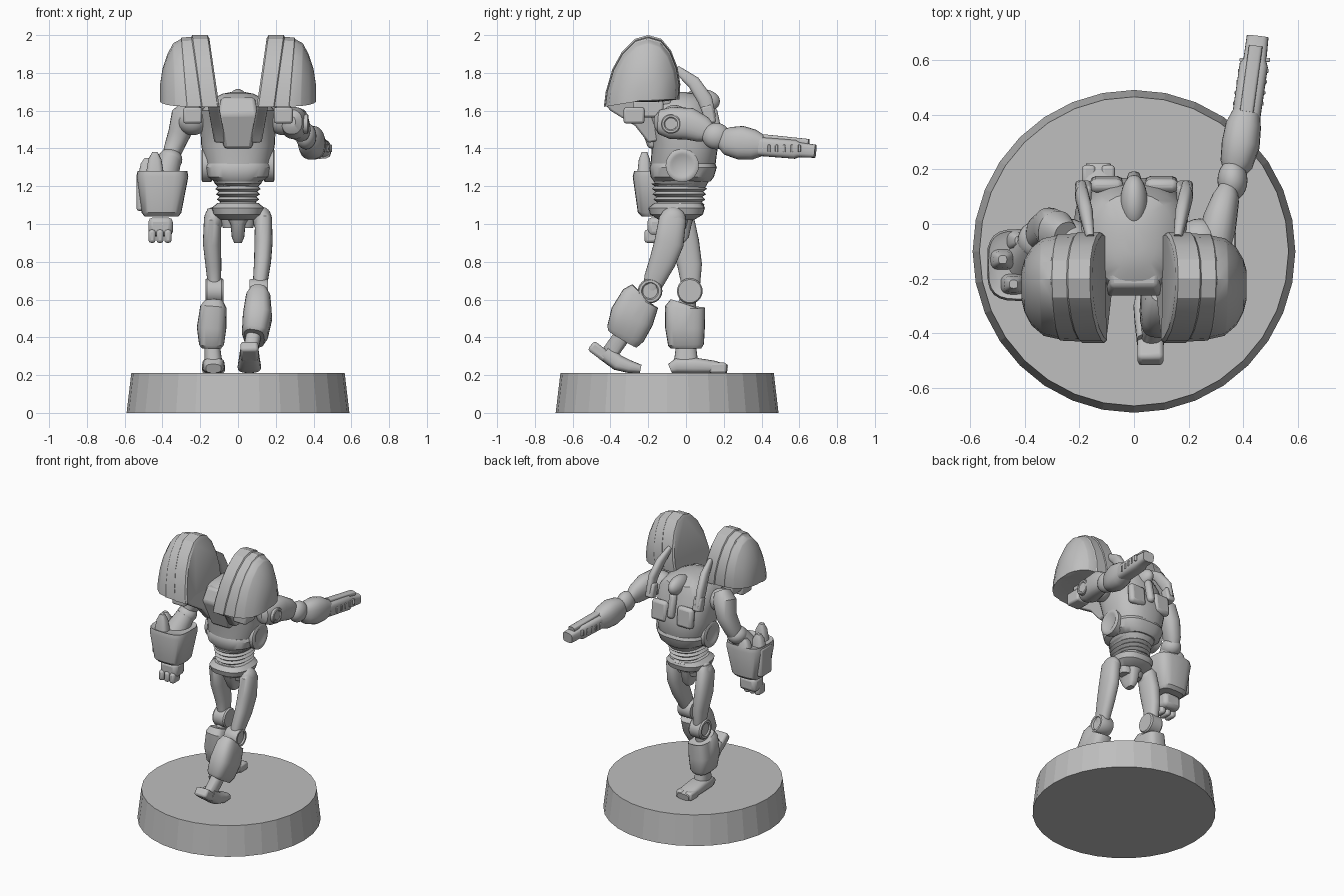
import bpy, bmesh, math
from mathutils import Vector

grey = bpy.data.materials.new("plain grey")
grey.diffuse_color = (0.52, 0.52, 0.52, 1)


def finish(name, bm, angle=35, bevel=0):
    bmesh.ops.recalc_face_normals(bm, faces=bm.faces)
    me = bpy.data.meshes.new(name)
    bm.to_mesh(me)
    bm.free()
    ob = bpy.data.objects.new(name, me)
    bpy.context.collection.objects.link(ob)
    me.materials.append(grey)
    if bevel:
        m = ob.modifiers.new("bevel", 'BEVEL')
        m.width, m.segments, m.limit_method = bevel, 2, 'ANGLE'
    bpy.ops.object.select_all(action='DESELECT')
    ob.select_set(True)
    bpy.context.view_layer.objects.active = ob
    bpy.ops.object.shade_smooth_by_angle(angle=math.radians(angle))
    return ob


def skin(name, rings, angle=35, bevel=0):
    """Bridge equal rings of points and cap both ends."""
    bm = bmesh.new()
    vs = [[bm.verts.new(p) for p in r] for r in rings]
    n = len(vs[0])
    for a, b in zip(vs, vs[1:]):
        for i in range(n):
            bm.faces.new((a[i], a[(i + 1) % n], b[(i + 1) % n], b[i]))
    bm.faces.new(vs[0])
    bm.faces.new(vs[-1])
    return finish(name, bm, angle, bevel)


def tube(name, pts, power=2, flat=False, seg=24, angle=35):
    """Loft of superellipses; each point is x, y, z, half width, half depth."""
    rings = []
    for k, p in enumerate(pts):
        c = Vector(p[:3])
        t = Vector(pts[min(k + 1, len(pts) - 1)][:3]) - Vector(pts[max(k - 1, 0)][:3])
        t = Vector((0, 0, 1)) if flat else t.normalized()
        u = (Vector((1, 0, 0)) - t * t.x).normalized()
        v = t.cross(u)
        ring = []
        for i in range(seg):
            a = 2 * math.pi * i / seg
            ca, sa = math.cos(a), math.sin(a)
            e = 2 / power
            ring.append(c + u * math.copysign(abs(ca) ** e, ca) * p[3]
                        + v * math.copysign(abs(sa) ** e, sa) * p[4])
        rings.append(ring)
    return skin(name, rings, angle)


def ball(name, loc, size):
    bm = bmesh.new()
    bmesh.ops.create_uvsphere(bm, u_segments=24, v_segments=14, radius=1)
    for v in bm.verts:
        v.co = Vector(loc) + Vector([a * b for a, b in zip(v.co, size)])
    return finish(name, bm)


def box(name, loc, size, tilt=0, bevel=0.012):
    bm = bmesh.new()
    bmesh.ops.create_cube(bm, size=1)
    for v in bm.verts:
        v.co = Vector([a * b for a, b in zip(v.co, size)])
    ob = finish(name, bm, bevel=bevel)
    ob.location, ob.rotation_euler = loc, (tilt, 0, 0)
    return ob


def disc(name, loc, r, half):
    """Rimmed disc facing sideways, with a dished centre."""
    rings = []
    for x, s in ((-half, .9), (-half * .8, 1), (half * .8, 1), (half, .9), (half, .7), (half * .8, .6)):
        if loc[0] < 0:
            x = -x
        rings.append([(loc[0] + x, loc[1] + r * s * math.cos(a), loc[2] + r * s * math.sin(a))
                      for a in [math.pi * i / 12 for i in range(24)]])
    return skin(name, rings)


def plate(name, profile, x0, x1, lean=0, bevel=0.01):
    """Side profile (y, z) extruded from x0 to x1, leaning outward with height."""
    z0 = min(z for y, z in profile)
    return skin(name, [[(x + lean * (z - z0), y, z) for y, z in profile] for x in (x0, x1)], bevel=bevel)


# Display base
skin("round_base", [[(r * math.cos(math.pi * i / 16), -0.1 + r * math.sin(math.pi * i / 16), z)
                     for i in range(32)] for r, z in ((.59, 0), (.565, .21))], angle=5)

# Torso, waist and pelvis
tube("torso", [(0, -.03, 1.19, .10, .13), (0, -.02, 1.25, .15, .155), (0, -.015, 1.32, .178, .172),
               (0, -.005, 1.42, .195, .175), (0, -.03, 1.52, .20, .175), (0, -.06, 1.60, .195, .19),
               (0, -.06, 1.66, .145, .17), (0, -.06, 1.69, .08, .11), (0, -.06, 1.70, .03, .05)], 2.4, True, 32)
tube("chest_rim", [(0, -.02, 1.225, .125, .15), (0, -.02, 1.25, .165, .168),
                   (0, -.015, 1.30, .182, .178), (0, -.015, 1.32, .175, .17)], 2.6, True, 32)
waist = []
for i in range(6):
    z, w = 1.06 + i * .028, .105 + .012 * abs(i - 2) / 3
    waist += [(0, -.035, z, w - .012, .11 + i * .004), (0, -.035, z + .014, w + .008, .13 + i * .004)]
tube("ribbed_waist", waist, 2.2, True, 24, 60)
tube("belt", [(0, -.05, 1.02, .09, .09), (0, -.05, 1.05, .13, .14), (0, -.05, 1.085, .14, .15),
              (0, -.04, 1.11, .11, .13)], 2.6, True)
tube("pelvis", [(0, -.04, .90, .02, .03), (0, -.04, .93, .033, .055), (0, -.05, 1.0, .04, .08),
                (0, -.05, 1.06, .08, .10)], 3, True)
tube("hip_axle_block", [(0, -.04, .98, .08, .04), (0, -.04, 1.05, .10, .06)], 3, True)
skin("rear_plate", [[(-w, y, z), (w, y, z), (w * 1.2, y + .12, z), (-w * 1.2, y + .12, z)]
                    for w, y, z in ((.07, -.20, 1.40), (.10, -.265, 1.58), (.085, -.23, 1.67))], bevel=.015)
ball("head", (0, .08, 1.65), (.05, .10, .065))
box("chest_ridge", (0, .155, 1.53), (.05, .05, .17), .2, .02)

# Paired pods, struts, sockets and chest discs
pod = [(-.435, 1.62), (-.425, 1.70), (-.39, 1.82), (-.34, 1.91), (-.27, 1.98), (-.20, 2.0),
       (-.13, 1.98), (-.08, 1.92), (-.045, 1.83), (-.03, 1.74), (-.035, 1.66), (-.15, 1.645), (-.33, 1.645)]
for s, side in ((-1, "left"), (1, "right")):
    rings = []
    for x, k, lean in ((.10, .95, .14), (.11, 1, .14), (.19, 1, .14), (.195, .975, .14), (.27, .96, .08),
                       (.275, .935, .08), (.33, .88, .03), (.335, .86, .03), (.375, .70, 0),
                       (.40, .48, 0), (.412, .25, 0)):
        rings.append([(s * (x + lean * (z - 1.63)), -.22 + (y + .22) * k, 1.655 + (z - 1.655) * k)
                      for y, z in pod])
    skin(side + "_shoulder_pod", rings, 28)
    # Arm that joins the pod to the rear of the torso
    plate(side + "_pod_bracket", [(-.435, 1.64), (-.40, 1.60), (-.27, 1.52), (-.20, 1.43), (-.10, 1.45),
                                  (-.08, 1.66), (-.40, 1.70)], s * .065, s * .125, s * .18)
    tube(side + "_back_fin", [(s * .19, .13, 1.56, .018, .03), (s * .19, .10, 1.66, .025, .04),
                              (s * .175, .04, 1.75, .025, .035), (s * .16, -.05, 1.82, .015, .02)], 2.5)
    box(side + "_fin_foot", (s * .185, .12, 1.58), (.06, .06, .10), .25)
    box(side + "_socket", (s * .24, -.275, 1.575), (.10, .11, .085))
    box(side + "_socket_link", (s * .24, -.2, 1.61), (.08, .16, .09))
    ball(side + "_shoulder_joint", (s * .24, -.06, 1.55), (.085, .08, .08))
    disc(side + "_chest_disc", (s * .165, -.02, 1.31), .088, .028)
    box(side + "_chest_panel", (s * .10, .145, 1.47), (.12, .05, .14), .1, .02)

# Raised arm with its gun
tube("raised_upper_arm", [(.28, -.165, 1.54, .025, .03), (.285, -.14, 1.54, .055, .065),
                          (.295, -.08, 1.535, .07, .085), (.315, .02, 1.53, .062, .085),
                          (.335, .09, 1.50, .05, .07), (.345, .13, 1.48, .035, .045)], 2.3)
disc("raised_shoulder_cap", (.35, -.08, 1.53), .052, .022)
ball("raised_elbow", (.36, .16, 1.465), (.055, .075, .07))
tube("raised_forearm", [(.365, .18, 1.455, .035, .045), (.375, .22, 1.44, .06, .075),
                        (.39, .29, 1.43, .07, .09), (.40, .36, 1.42, .065, .08),
                        (.412, .41, 1.415, .05, .055)], 2.4)
tube("gun_barrel", [(.41, .39, 1.41, .052, .05), (.438, .58, 1.395, .052, .05),
                    (.442, .60, 1.393, .042, .04), (.452, .685, 1.385, .04, .035)], 3.5)
tube("gun_top_rail", [(.412, .41, 1.455, .025, .02), (.445, .65, 1.43, .025, .02)], 4)
for i in range(5):
    box("gun_vent", (.418 + i * .006, .44 + i * .04, 1.40), (.112, .015, .04), 0, .004)

# Lowered arm with its heavy cuff and fist
tube("lowered_upper_arm", [(-.25, -.05, 1.62, .05, .06), (-.285, -.03, 1.57, .07, .08),
                           (-.31, -.01, 1.48, .06, .07), (-.345, -.03, 1.39, .05, .06),
                           (-.36, -.05, 1.34, .04, .05)], 2.3)
ball("lowered_elbow", (-.36, -.06, 1.34), (.065, .07, .06))
tube("lowered_forearm", [(-.36, -.07, 1.34, .06, .06), (-.40, -.14, 1.22, .08, .08)])
tube("forearm_cuff", [(-.405, -.15, 1.04, .09, .085), (-.405, -.15, 1.06, .105, .105),
                      (-.40, -.15, 1.25, .137, .132), (-.40, -.15, 1.28, .132, .125),
                      (-.40, -.15, 1.27, .11, .10)], 3.5, True)
box("cuff_outer_plate", (-.505, -.14, 1.17), (.065, .12, .20))
for x, y, h in ((-.44, -.22, .13), (-.48, -.13, .10), (-.42, -.06, .08)):
    tube("cuff_prong", [(x, y, 1.25, .05, .04), (x, y, 1.25 + h * .7, .035, .03),
                        (x, y, 1.25 + h, .015, .015)], 3, True)
box("fist", (-.41, -.15, .985), (.13, .11, .10), 0, .025)
for i in range(3):
    box("finger", (-.455 + i * .042, -.18, .935), (.038, .08, .07), 0, .014)

# Rear leg, planted foot-tip with raised heel
ball("trailing_hip", (.13, -.07, 1.02), (.05, .07, .07))
tube("trailing_thigh", [(.13, -.06, 1.07, .03, .04), (.135, -.07, 1.03, .045, .072),
                        (.135, -.09, .90, .048, .078), (.13, -.125, .80, .045, .07),
                        (.12, -.165, .71, .04, .058), (.115, -.185, .65, .035, .045)], 2.4)
disc("trailing_knee", (.11, -.19, .645), .065, .05)
tube("trailing_shin", [(.108, -.225, .62, .05, .085), (.107, -.24, .605, .066, .105),
                       (.103, -.285, .51, .078, .118), (.09, -.32, .42, .07, .105),
                       (.085, -.335, .395, .055, .09)], 3)
tube("trailing_ankle", [(.085, -.33, .42, .04, .045), (.065, -.40, .32, .04, .045),
                        (.06, -.39, .28, .045, .04)], 2.5)
box("trailing_heel", (.06, -.46, .325), (.095, .11, .06), -.65, .015)
tube("trailing_foot", [(.06, -.43, .32, .05, .045), (.06, -.36, .265, .058, .042),
                       (.06, -.30, .245, .062, .034), (.06, -.24, .233, .05, .022)], 3)

# Standing leg
ball("standing_hip", (-.13, -.03, 1.02), (.05, .07, .07))
tube("standing_thigh", [(-.13, -.03, 1.08, .03, .04), (-.135, -.03, 1.03, .045, .072),
                        (-.138, -.005, .90, .048, .075), (-.13, .02, .78, .042, .065),
                        (-.125, .025, .68, .035, .05), (-.125, .02, .62, .03, .045)], 2.4)
disc("standing_knee", (-.125, .02, .645), .068, .048)
tube("standing_shin", [(-.13, 0, .575, .055, .085), (-.13, -.005, .56, .07, .107),
                       (-.14, -.005, .45, .078, .105), (-.14, 0, .36, .066, .095),
                       (-.14, 0, .34, .05, .08)], 3.2)
tube("standing_knee_link", [(-.125, .02, .64, .035, .04), (-.13, 0, .55, .04, .05)])
tube("standing_ankle", [(-.138, 0, .38, .04, .05), (-.133, 0, .30, .045, .06), (-.13, 0, .25, .05, .07)], 2.5)
tube("standing_foot", [(-.13, -.085, .235, .04, .025), (-.13, -.05, .25, .055, .04),
                       (-.13, .05, .25, .06, .042), (-.13, .15, .243, .06, .033),
                       (-.13, .22, .232, .045, .022)], 3)
for x in (-.165, -.095):
    box("standing_toe", (x, .17, .238), (.05, .09, .055), 0, .012)
